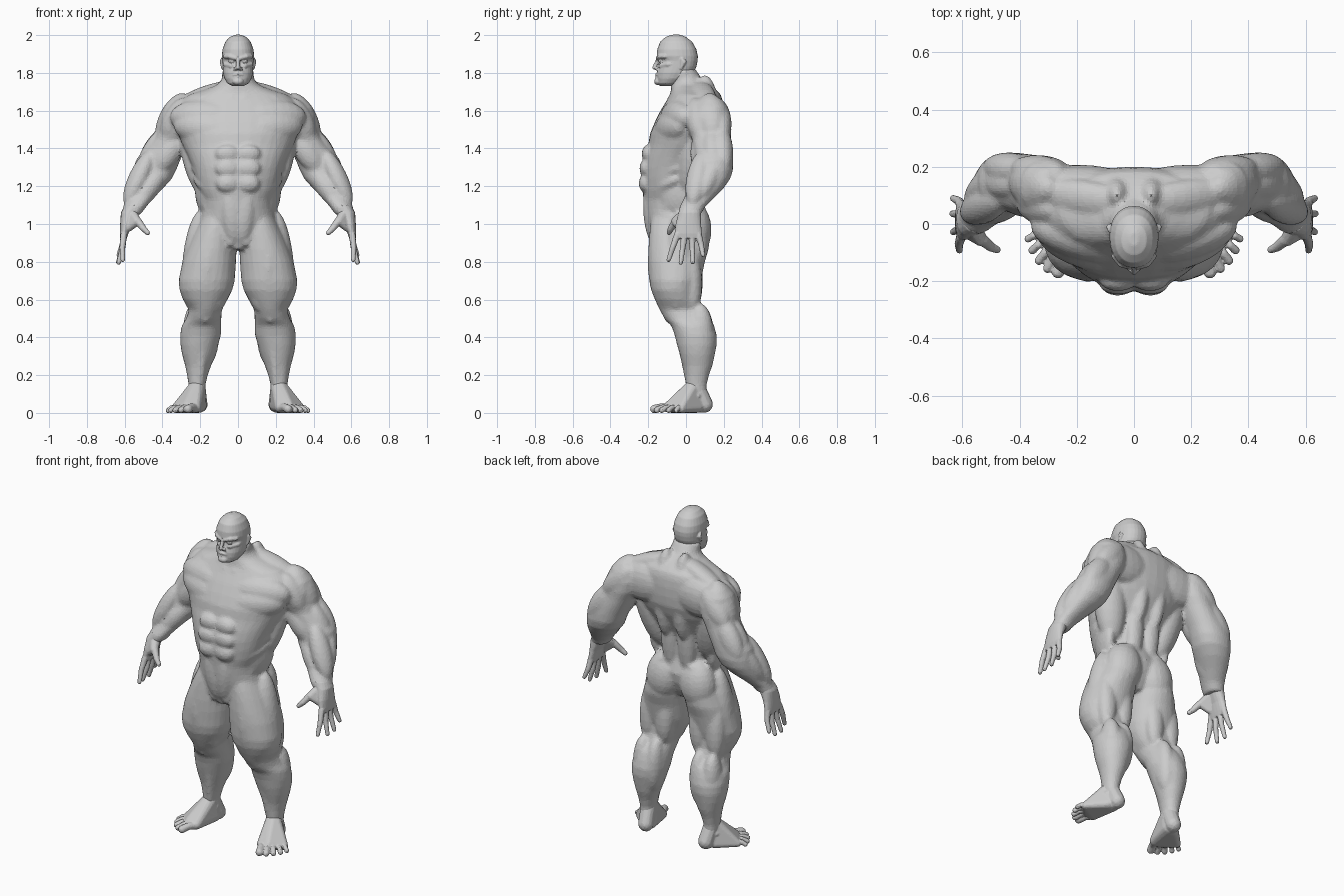
import bpy, bmesh, math
from mathutils import Vector, Matrix


def loft(bm, rings, n=24, p=2.2):
    """Closed skin over horizontal slices given as (z, x0, x1, y0, y1)."""
    loops = []
    for z, x0, x1, y0, y1 in rings:
        loop = []
        for i in range(n):
            c, s = math.cos(2 * math.pi * i / n), math.sin(2 * math.pi * i / n)
            c = math.copysign(abs(c) ** (2 / p), c)
            s = math.copysign(abs(s) ** (2 / p), s)
            loop.append(bm.verts.new(((x0 + x1 + (x1 - x0) * c) / 2,
                                      (y0 + y1 + (y1 - y0) * s) / 2, z)))
        loops.append(loop)
    for a, b in zip(loops, loops[1:]):
        for i in range(n):
            bm.faces.new((a[i], b[i], b[(i + 1) % n], a[(i + 1) % n]))
    bm.faces.new(loops[0])
    bm.faces.new(loops[-1][::-1])


def ball(bm, c, r):
    """Axis-aligned ellipsoid."""
    m = Matrix.Translation(c) @ Matrix.Diagonal((*r, 1))
    bmesh.ops.create_uvsphere(bm, u_segments=18, v_segments=12, radius=1, matrix=m)


def muscle(bm, a, b, w, d, out=(0, -1, 0)):
    """Ellipsoid from a to b, half-width w, half-depth d along out."""
    a, b = Vector(a), Vector(b)
    k = (b - a).normalized()
    side = k.cross(Vector(out)).normalized()
    rot = Matrix((side, k.cross(side), k)).transposed().to_4x4()
    m = Matrix.Translation((a + b) / 2) @ rot @ Matrix.Diagonal((w, d, (b - a).length / 2, 1))
    bmesh.ops.create_uvsphere(bm, u_segments=18, v_segments=12, radius=1, matrix=m)


def hull(bm, *balls):
    """Convex skin around balls given as (x, y, z, r)."""
    tmp = bmesh.new()
    for x, y, z, r in balls:
        for i in range(60):
            h = 1 - (2 * i + 1) / 60
            q, t = math.sqrt(1 - h * h), i * 2.39996
            tmp.verts.new((x + r * q * math.cos(t), y + r * q * math.sin(t), z + r * h))
    bmesh.ops.convex_hull(tmp, input=tmp.verts[:])
    tmp.verts.index_update()
    new = {v.index: bm.verts.new(v.co) for v in tmp.verts if v.link_faces}
    for f in tmp.faces:
        bm.faces.new([new[v.index] for v in f.verts])
    tmp.free()


def mirror(bm):
    g = bmesh.ops.duplicate(bm, geom=bm.verts[:] + bm.edges[:] + bm.faces[:])["geom"]
    bmesh.ops.scale(bm, vec=(-1, 1, 1), verts=[e for e in g if isinstance(e, bmesh.types.BMVert)])


def finish(bm, name, voxel, ratio, smooth=3):
    """Fuse the pieces into one faceted skin."""
    bmesh.ops.recalc_face_normals(bm, faces=bm.faces[:])
    me = bpy.data.meshes.new(name)
    bm.to_mesh(me)
    bm.free()
    ob = bpy.data.objects.new(name, me)
    bpy.context.collection.objects.link(ob)
    r = ob.modifiers.new("fuse", "REMESH")
    r.mode, r.voxel_size = "VOXEL", voxel
    s = ob.modifiers.new("soften", "SMOOTH")
    s.factor, s.iterations = 0.5, smooth
    ob.modifiers.new("facets", "DECIMATE").ratio = ratio


# ---- body: arms and legs first, then mirrored, then the torso ----
bm = bmesh.new()
loft(bm, [(1.66, .24, .36, .07, .19), (1.62, .21, .395, .04, .22), (1.565, .2, .412, .01, .235),
          (1.5, .22, .42, .01, .24), (1.45, .25, .445, .03, .24), (1.4, .275, .488, .04, .245),
          (1.34, .305, .54, .045, .25), (1.29, .325, .553, .04, .25), (1.24, .35, .562, .03, .235),
          (1.19, .395, .572, .015, .2), (1.14, .445, .587, -.01, .15), (1.09, .487, .608, -.035, .1),
          (1.05, .515, .62, -.04, .08)], p=2.2)
loft(bm, [(1.1, .02, .17, -.16, .1), (1.04, .02, .192, -.18, .11), (.99, .015, .218, -.19, .12),
          (.94, .01, .243, -.195, .125), (.865, .008, .273, -.2, .12),
          (.8, .01, .295, -.2, .1), (.7, .017, .315, -.195, .08), (.65, .03, .31, -.185, .066),
          (.6, .055, .292, -.165, .07), (.546, .085, .26, -.14, .09), (.5, .088, .274, -.114, .135),
          (.46, .088, .299, -.077, .15), (.41, .09, .307, -.06, .163), (.36, .105, .305, -.048, .163),
          (.31, .12, .297, -.033, .153), (.25, .142, .28, -.015, .14), (.2, .16, .27, -.005, .122),
          (.15, .172, .262, 0, .11), (.09, .175, .258, -.005, .11)], p=2.1)
# shoulder, upper arm and forearm muscles
muscle(bm, (.27, .05, 1.665), (.39, .08, 1.44), .065, .065, (.5, -1, 0))
muscle(bm, (.28, .12, 1.69), (.415, .15, 1.43), .08, .07, (1, 0, 0))
muscle(bm, (.25, .18, 1.65), (.42, .20, 1.45), .065, .05, (.3, 1, 0))
muscle(bm, (.29, .08, 1.49), (.44, .075, 1.27), .065, .055)
muscle(bm, (.35, .18, 1.52), (.51, .2, 1.27), .07, .06, (0, 1, 0))
muscle(bm, (.39, .14, 1.5), (.52, .16, 1.29), .06, .045, (1, .3, 0))
muscle(bm, (.48, .18, 1.36), (.575, .07, 1.13), .05, .05, (1, 1, 0))
muscle(bm, (.46, .09, 1.39), (.595, .03, 1.1), .06, .05, (1, -.5, 0))
muscle(bm, (.38, .1, 1.31), (.54, .02, 1.09), .055, .05, (-1, -1, 0))
# thigh and buttock muscles
muscle(bm, (.15, -.12, 1.0), (.17, -.105, .55), .075, .09)
muscle(bm, (.2, -.03, 1.07), (.255, -.055, .55), .075, .065, (1, -.4, 0))
muscle(bm, (.09, -.07, .82), (.12, -.085, .53), .055, .07)
muscle(bm, (.11, .03, .9), (.12, .04, .54), .06, .055, (0, 1, 0))
muscle(bm, (.22, .02, .9), (.23, .04, .53), .06, .055, (0, 1, 0))
muscle(bm, (.095, .035, 1.12), (.135, .05, .83), .11, .093, (.1, 1, 0))
# knee, calf and shin
hull(bm, (.165, -.105, .56, .03), (.172, -.085, .5, .028))
muscle(bm, (.145, .075, .58), (.16, .085, .25), .055, .07, (0, 1, 0))
muscle(bm, (.235, .075, .58), (.235, .08, .27), .057, .068, (0, 1, 0))
muscle(bm, (.245, .01, .55), (.235, .03, .2), .05, .045, (1, -.3, 0))
hull(bm, (.18, -.03, .45, .033), (.205, .025, .15, .026))
# chest, back and flank muscles
muscle(bm, (-.01, -.125, 1.475), (.34, -.02, 1.53), .095, .085, (.25, -1, 0))
muscle(bm, (-.02, -.09, 1.55), (.36, .0, 1.57), .1, .085, (.2, -1, 0))
muscle(bm, (.26, .08, 1.58), (.16, .0, 1.13), .09, .075, (.6, 1, 0))
muscle(bm, (.0, .135, 1.58), (.37, .14, 1.55), .12, .07, (0, 1, 0))
muscle(bm, (.0, .06, 1.74), (.34, .11, 1.62), .05, .07, (0, 1, .3))
muscle(bm, (.06, .10, 1.79), (.06, .1, 1.25), .065, .085, (0, 1, 0))
muscle(bm, (.06, .09, 1.45), (.055, .055, 1.0), .055, .045, (0, 1, 0))
for i in range(4):
    z = 1.41 - .06 * i
    muscle(bm, (.26 - .01 * i, -.03, z + .02), (.14, -.17, z - .05), .034, .033, (.7, -.7, 0))
muscle(bm, (.19, -.02, 1.28), (.16, -.07, 1.04), .1, .045, (1, -.3, 0))
# abdominals and groin fold
for z, w, y in ((1.372, .065, -.2), (1.295, .065, -.212), (1.215, .06, -.216)):
    ball(bm, (.056, y, z), (w, .035, .048))
muscle(bm, (.045, -.2, 1.2), (.02, -.175, .9), .055, .038)
hull(bm, (.17, -.1, 1.1, .02), (.11, -.165, 1.0, .02), (.04, -.17, .9, .02))
# collarbone and neck cords
hull(bm, (.03, -.085, 1.665, .015), (.2, -.04, 1.668, .014))
hull(bm, (.066, -.01, 1.8, .022), (.022, -.07, 1.675, .018))
mirror(bm)
loft(bm, [(z, -w, w, a, b) for z, w, a, b in (
    (1.82, .075, -.085, .05), (1.76, .088, -.075, .09), (1.735, .115, -.078, .13),
    (1.71, .18, -.08, .16), (1.685, .26, -.085, .185), (1.65, .3, -.105, .195),
    (1.6, .32, -.135, .2), (1.54, .33, -.165, .2), (1.48, .32, -.19, .195), (1.42, .295, -.2, .175),
    (1.36, .265, -.218, .145), (1.3, .24, -.23, .115), (1.24, .222, -.232, .09), (1.18, .205, -.23, .08),
    (1.13, .183, -.226, .08), (1.08, .185, -.222, .095), (1.03, .2, -.213, .11),
    (.97, .205, -.2, .1), (.92, .13, -.19, .08), (.865, .05, -.17, .05))], n=32, p=2.05)
finish(bm, "body", .01, .3, 7)

# ---- head ----
bm = bmesh.new()
hull(bm, (.014, -.148, 1.878, .012), (.045, -.14, 1.887, .012), (.068, -.112, 1.887, .012))   # brow
ball(bm, (.033, -.132, 1.862), (.018, .014, .01))                                             # eye
hull(bm, (.035, -.132, 1.836, .014), (.066, -.095, 1.845, .014), (.066, -.05, 1.85, .014))    # cheekbone
ball(bm, (.013, -.155, 1.822), (.011, .012, .009))                                            # nostril
hull(bm, (.022, -.146, 1.81, .007), (.042, -.132, 1.775, .009))                               # mouth fold
hull(bm, (.064, -.03, 1.79, .014), (.03, -.128, 1.754, .014))                                 # jaw
hull(bm, (.083, -.02, 1.872, .01), (.085, -.01, 1.858, .012), (.081, -.026, 1.825, .008))     # ear
mirror(bm)
loft(bm, [(z, -w, w, a, b) for z, w, a, b in (
    (2.002, .015, -.075, -.03), (1.99, .044, -.108, .0), (1.965, .067, -.137, .033),
    (1.925, .082, -.152, .055), (1.89, .086, -.155, .063), (1.865, .083, -.138, .062),
    (1.835, .082, -.145, .056), (1.8, .08, -.154, .04), (1.77, .072, -.154, .01),
    (1.745, .057, -.15, -.03), (1.731, .032, -.137, -.07))], n=28, p=2.2)
hull(bm, (0, -.148, 1.872, .01), (0, -.168, 1.828, .011))           # nose
hull(bm, (-.024, -.147, 1.79, .006), (0, -.156, 1.792, .008), (.024, -.147, 1.79, .006))
hull(bm, (-.02, -.146, 1.775, .006), (0, -.155, 1.775, .008), (.02, -.146, 1.775, .006))
ball(bm, (0, -.147, 1.755), (.03, .022, .02))                       # chin
finish(bm, "head", .0045, .3, 3)

# ---- hands ----
bm = bmesh.new()
loft(bm, [(1.1, .5, .6, -.03, .09), (1.06, .535, .62, -.04, .08), (1.0, .565, .624, -.055, .08),
          (.95, .58, .626, -.06, .085), (.925, .588, .624, -.052, .078)], n=20)
for y, ym, yt, x, zt in ((-.045, -.07, -.092, .61, .81), (-.007, -.018, -.028, .632, .795),
                         (.03, .034, .036, .634, .798), (.066, .08, .09, .632, .835)):
    zm = (.945 + zt) / 2
    hull(bm, (.604, y, .945, .018), (.612, ym, zm, .0155))          # finger
    hull(bm, (.612, ym, zm, .0155), (x, yt, zt, .012))
hull(bm, (.56, -.01, 1.05, .03), (.535, -.055, 1.015, .023), (.58, -.03, .98, .022))
hull(bm, (.53, -.055, 1.015, .021), (.5, -.08, .975, .017))         # thumb
hull(bm, (.5, -.08, .975, .017), (.478, -.09, .953, .013))
mirror(bm)
finish(bm, "hands", .005, .3, 2)

# ---- feet ----
bm = bmesh.new()
hull(bm, (.205, .098, .045, .045), (.216, .055, .14, .045), (.215, .05, .03, .03))
hull(bm, (.216, .04, .14, .042), (.205, .06, .04, .04), (.225, -.085, .03, .03),
     (.335, -.025, .022, .022), (.27, -.085, .036, .03), (.24, .06, .03, .03))
hull(bm, (.188, .05, .1, .02), (.248, .06, .09, .02))               # ankle bones
for a, b, r in (((.23, -.095), (.265, -.168), .023), ((.265, -.09), (.302, -.155), .017),
                ((.293, -.075), (.332, -.128), .016), ((.316, -.055), (.355, -.092), .015),
                ((.332, -.03), (.37, -.052), .014)):
    m = ((a[0] + b[0]) / 2, (a[1] + b[1]) / 2)
    hull(bm, (*a, .026, r), (*m, .03, r * .9))                      # toe
    hull(bm, (*m, .03, r * .9), (*b, r * .9, r))
mirror(bm)
finish(bm, "feet", .0055, .3, 3)
